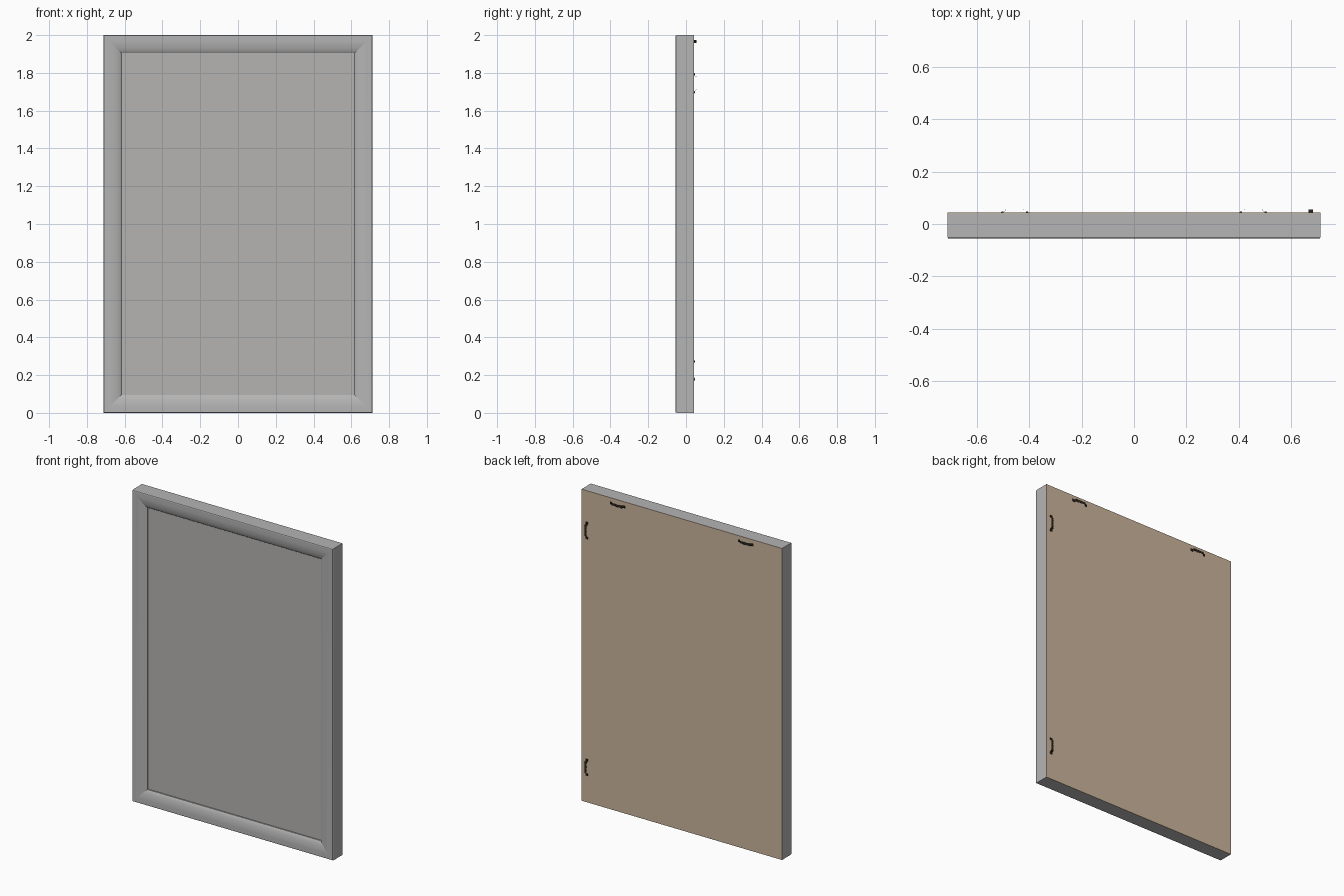
import bpy, bmesh, math
from mathutils import Matrix, Vector

if "Cube" in bpy.data.objects:
    bpy.data.objects.remove(bpy.data.objects["Cube"])

W, H = 0.712, 2.0          # half width, height
FRONT, BACK = -0.056, 0.043


def material(name, rgb):
    m = bpy.data.materials.new(name)
    m.diffuse_color = (*rgb, 1)
    m.use_nodes = True
    m.node_tree.nodes["Principled BSDF"].inputs["Base Color"].default_value = m.diffuse_color
    return m


grey = material("frame grey", (0.46, 0.46, 0.46))
silver = material("mirror grey", (0.46, 0.455, 0.44))
brown = material("backing brown", (0.60, 0.46, 0.33))
dark = material("hanger dark", (0.03, 0.022, 0.016))


def finish(bm, name, mat, smooth=None):
    bmesh.ops.recalc_face_normals(bm, faces=bm.faces)
    me = bpy.data.meshes.new(name)
    bm.to_mesh(me)
    bm.free()
    me.materials.append(mat)
    ob = bpy.data.objects.new(name, me)
    bpy.context.collection.objects.link(ob)
    if smooth:
        bpy.ops.object.select_all(action='DESELECT')
        ob.select_set(True)
        bpy.context.view_layer.objects.active = ob
        bpy.ops.object.shade_smooth_by_angle(angle=math.radians(smooth))
    return ob


def box(name, x, z0, z1, y0, y1, mat):
    bm = bmesh.new()
    bmesh.ops.create_cube(bm, size=1, matrix=Matrix.Translation((0, (y0 + y1) / 2, (z0 + z1) / 2))
                          @ Matrix.Diagonal((2 * x, y1 - y0, z1 - z0, 1)))
    return finish(bm, name, mat)


# mitred frame: profile of (inset from outer edge, depth) swept round four corners
profile = [(0, BACK - 0.003), (0, FRONT + 0.006), (0.002, FRONT + 0.002), (0.006, FRONT)]
for i in range(11):
    a = math.radians(70) * i / 10
    profile.append((0.015 + 0.080 * math.sin(a) / math.sin(math.radians(70)),
                    FRONT + 0.018 * (1 - math.cos(a)) / (1 - math.cos(math.radians(70)))))
profile += [(0.095, FRONT + 0.030), (0.095, BACK - 0.003)]
bm = bmesh.new()
rings = []
for sx, top in ((-1, 0), (1, 0), (1, 1), (-1, 1)):
    rings.append([bm.verts.new((sx * (W - d), y, H - d if top else d)) for d, y in profile])
n = len(profile)
for k in range(4):
    a, b = rings[k], rings[(k + 1) % 4]
    for i in range(n):
        j = (i + 1) % n
        bm.faces.new((a[i], a[j], b[j], b[i]))
finish(bm, "frame", grey, 8)

# mirror pane and backing board
box("mirror_pane", W - 0.093, 0.093, H - 0.093, FRONT + 0.026, FRONT + 0.032, silver)
box("backing_board", W, 0, H, BACK - 0.003, BACK, brown)


# sawtooth hanger: raised strip with toothed lower edge and a nail at each end
def hanger(name, x, z, turn):
    place = Matrix.Translation((x, BACK, z)) @ Matrix.Rotation(turn, 4, 'Y')
    stations = [(-0.055, 0), (-0.040, 0)]
    stations += [(-0.034 + 0.068 * i / 16, 0.0115) for i in range(17)]
    stations += [(0.040, 0), (0.055, 0)]
    bm = bmesh.new()
    rows = []
    for k, (u, h) in enumerate(stations):
        low = -0.004 if (k % 2 and h) else -0.008
        rows.append([bm.verts.new(place @ Vector((u, h + t, v)))
                     for v, t in ((low, 0), (0.008, 0), (0.008, 0.0015), (low, 0.0015))])
    for a, b in zip(rows, rows[1:]):
        for i in range(4):
            j = (i + 1) % 4
            bm.faces.new((a[i], a[j], b[j], b[i]))
    bm.faces.new(rows[0])
    bm.faces.new(rows[-1])
    for u in (-0.047, 0.047):
        bmesh.ops.create_cone(bm, cap_ends=True, segments=12, radius1=0.005, radius2=0.003, depth=0.003,
                              matrix=place @ Matrix.Translation((u, 0.003, 0))
                              @ Matrix.Rotation(-math.pi / 2, 4, 'X'))
    finish(bm, name, dark)


for side, sx in (("left", -1), ("right", 1)):
    hanger("top_hanger_" + side, sx * 0.455, 1.967, 0)
for level, z in (("upper", 1.745), ("lower", 0.225)):
    hanger("side_hanger_" + level, 0.675, z, math.pi / 2)
